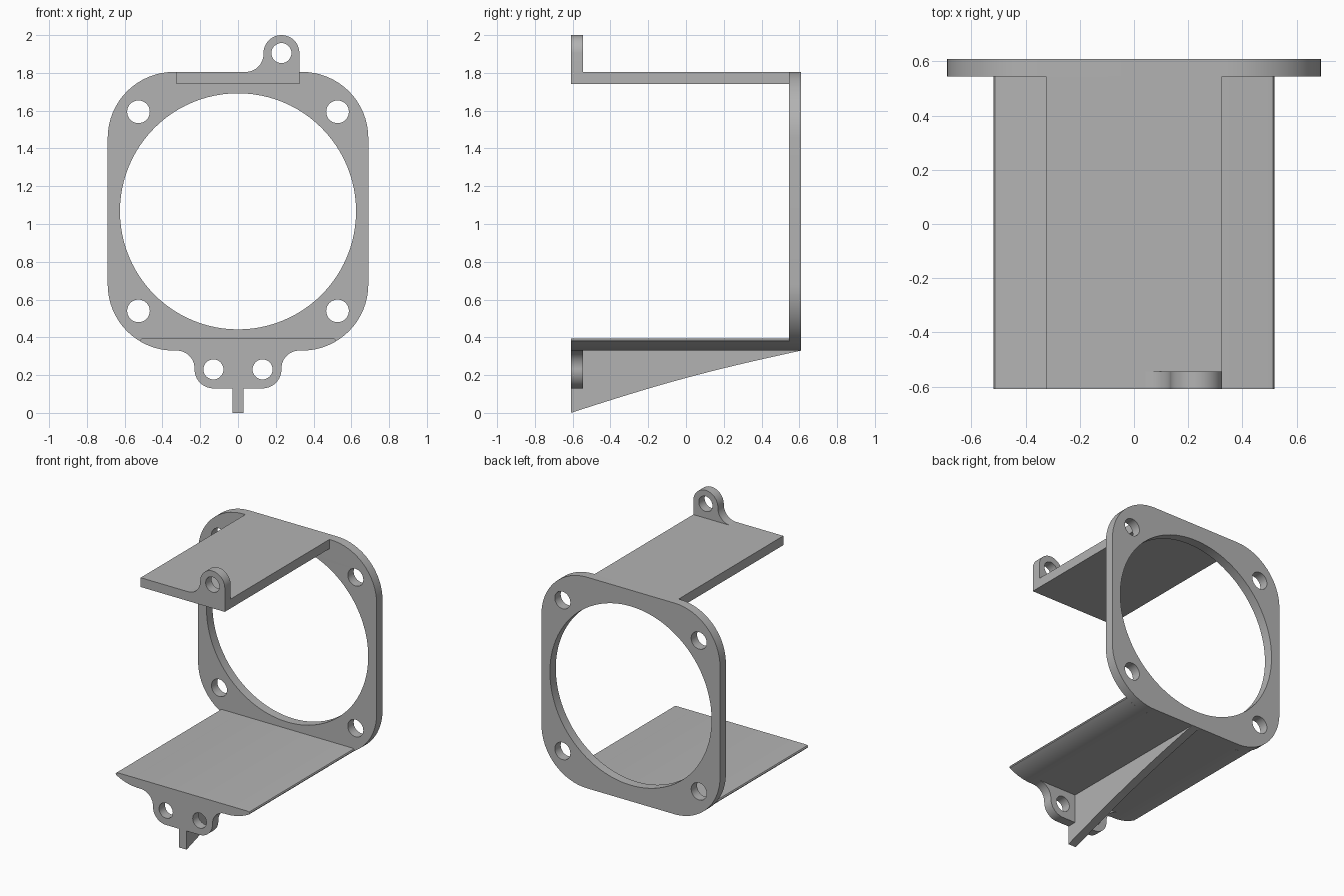
import bpy, bmesh
from math import sin, cos, pi, radians

if "Cube" in bpy.data.objects:
    bpy.data.objects.remove(bpy.data.objects["Cube"], do_unlink=True)

grey = bpy.data.materials.new("plain grey")
grey.use_nodes = True
colour = (0.45, 0.45, 0.45, 1)
grey.diffuse_color = colour
grey.node_tree.nodes["Principled BSDF"].inputs["Base Color"].default_value = colour


def arc(cx, cz, r, start, end, steps=16):
    angles = [radians(start + (end - start) * i / steps) for i in range(steps + 1)]
    return [(cx + r * cos(a), cz + r * sin(a)) for a in angles]


def circle(cx, cz, r, steps=32):
    return arc(cx, cz, r, 0, 360, steps)[:-1]


def mirrored(half):
    """Close a right-hand outline with its mirror image in x."""
    return half + [(-x, z) for x, z in reversed(half)]


def plate(name, loops, low, high, along_x=False):
    """Extrude an outline with holes from low to high along y, or along x."""
    curve = bpy.data.curves.new(name, "CURVE")
    curve.dimensions = "2D"
    curve.fill_mode = "BOTH"
    curve.extrude = (high - low) / 2
    for loop in loops:
        spline = curve.splines.new("POLY")
        spline.points.add(len(loop) - 1)
        for point, (u, v) in zip(spline.points, loop):
            point.co = (u, v, 0, 1)
        spline.use_cyclic_u = True
    helper = bpy.data.objects.new(name + " outline", curve)
    bpy.context.collection.objects.link(helper)
    graph = bpy.context.evaluated_depsgraph_get()
    mesh = bpy.data.meshes.new_from_object(helper.evaluated_get(graph))
    bpy.data.objects.remove(helper, do_unlink=True)

    bm = bmesh.new()
    bm.from_mesh(mesh)
    bmesh.ops.remove_doubles(bm, verts=bm.verts, dist=0.0001)
    middle = (low + high) / 2
    for v in bm.verts:
        a, b, c = v.co
        v.co = (middle + c, a, b) if along_x else (a, middle - c, b)
    bmesh.ops.recalc_face_normals(bm, faces=bm.faces)
    bm.to_mesh(mesh)
    bm.free()
    mesh.name = name
    mesh.materials.clear()
    mesh.materials.append(grey)
    obj = bpy.data.objects.new(name, mesh)
    bpy.context.collection.objects.link(obj)
    bpy.ops.object.select_all(action="DESELECT")
    obj.select_set(True)
    bpy.context.view_layer.objects.active = obj
    bpy.ops.object.shade_smooth_by_angle(angle=radians(30))
    return obj


FRONT, BACK, THICK = -0.61, 0.61, 0.065
BOTTOM, TOP, MID = 0.33, 1.805, 1.067

# Rear flange with a large bore and four bolt holes
corner = 0.35
outline = mirrored(arc(0.34, BOTTOM + corner, corner, -90, 0)
                   + arc(0.34, TOP - corner, corner, 0, 90))
bolts = [circle(x, MID + dz, 0.06) for x in (-0.527, 0.527) for dz in (-0.527, 0.527)]
plate("rear_flange", [outline, circle(0, MID, 0.625, 96)] + bolts, BACK - THICK, BACK)

# Upper shelf
shelf = [(-0.325, 1.74), (0.325, 1.74), (0.325, TOP), (-0.325, TOP)]
plate("upper_shelf", [shelf], FRONT, BACK - THICK)

# Upper lug with a filleted side
lug = [(0.325, TOP)] + arc(0.23, 1.905, 0.095, 0, 180, 24) + arc(0.04, 1.9, 0.095, 0, -90)
plate("upper_lug", [lug, circle(0.23, 1.905, 0.053)], FRONT, FRONT + THICK)

# Lower shelf, following the rounded corners of the flange underneath
lower = mirrored(arc(0.34, BOTTOM + corner, corner, -90, -60)
                 + [(0.518, 0.384), (0.513, 0.392), (0.5, 0.395)])
plate("lower_shelf", [lower], FRONT, BACK - THICK)

# Lower lug with two holes
foot = mirrored(arc(0.13, 0.23, 0.1, -90, 0) + arc(0.325, 0.235, 0.095, 180, 90))
plate("lower_lug", [foot, circle(-0.13, 0.23, 0.053), circle(0.13, 0.23, 0.053)],
      FRONT, FRONT + THICK)

# Tapering rib under the lower shelf, with a slightly bowed lower edge
edge = [(FRONT + 1.22 * t, BOTTOM * t + 0.02 * sin(pi * t))
        for t in [i / 16 for i in range(17)]]
plate("lower_rib", [edge + [(FRONT, BOTTOM)]], -0.03, 0.03, along_x=True)
